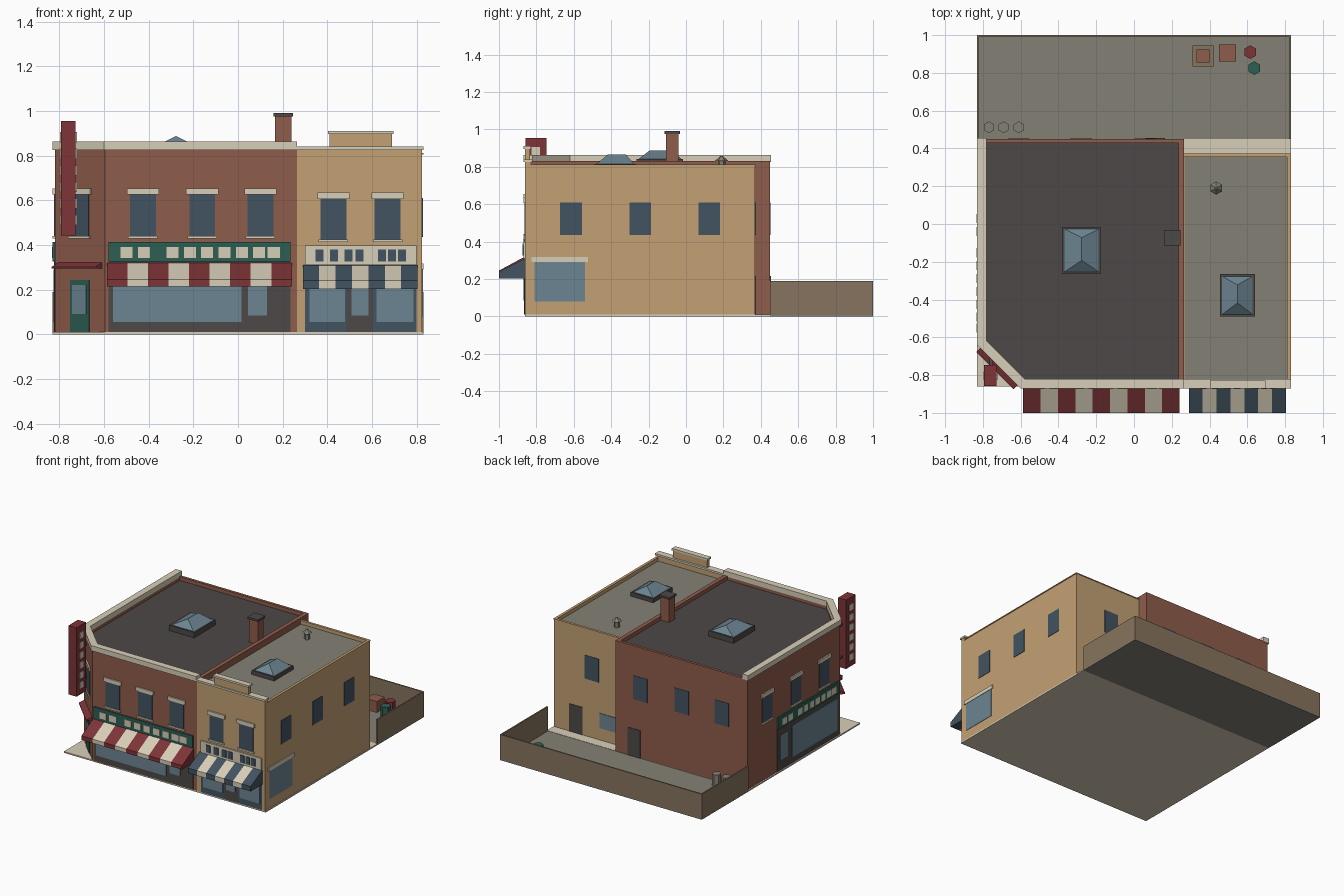
import bpy, bmesh, math
from mathutils import Vector


def material(name, r, g, b):
    m = bpy.data.materials.new(name)
    lin = [((c / 255 + 0.055) / 1.055) ** 2.4 for c in (r, g, b)]
    m.diffuse_color = (*lin, 1)
    return m


BRICK = material("brick red", 143, 93, 75)
TAN = material("tan plaster", 196, 161, 116)
CREAM = material("cream trim", 216, 207, 184)
CHAR = material("charcoal", 77, 72, 72)
GREY = material("grey gravel", 132, 129, 117)
NAVY = material("slate blue", 66, 83, 97)
GLASS = material("pale glass", 108, 133, 146)
MAROON = material("maroon", 126, 52, 55)
GREEN = material("dark green", 44, 94, 83)
BROWN = material("fence brown", 135, 116, 94)


def mesh(name, verts, faces, mat):
    bm = bmesh.new()
    vs = [bm.verts.new(v) for v in verts]
    for f in faces:
        bm.faces.new([vs[i] for i in f])
    bmesh.ops.recalc_face_normals(bm, faces=bm.faces)
    me = bpy.data.meshes.new(name)
    bm.to_mesh(me)
    bm.free()
    me.materials.append(mat)
    ob = bpy.data.objects.new(name, me)
    bpy.context.collection.objects.link(ob)
    return ob


def loft(name, low, high, mat):
    """Closed solid between two matching outlines."""
    n = len(low)
    sides = [(i, (i + 1) % n, n + (i + 1) % n, n + i) for i in range(n)]
    return mesh(name, low + high, [tuple(range(n)), tuple(range(n, 2 * n))] + sides, mat)


def prism(name, outline, z0, z1, mat):
    return loft(name, [(x, y, z0) for x, y in outline], [(x, y, z1) for x, y in outline], mat)


def box(name, x0, x1, y0, y1, z0, z1, mat):
    return prism(name, [(x0, y0), (x1, y0), (x1, y1), (x0, y1)], z0, z1, mat)


def hexagon(name, x, y, r, z0, z1, mat, r_top=None):
    rt = r if r_top is None else r_top
    ring = [(math.cos(a), math.sin(a)) for a in [math.radians(30 + 60 * i) for i in range(6)]]
    return loft(name, [(x + r * c, y + r * s, z0) for c, s in ring],
                [(x + rt * c, y + rt * s, z1) for c, s in ring], mat)


# Wall frames: origin, direction along wall, outward normal
H = math.sqrt(0.5)
FRONT = ((0, -0.86), (1, 0), (0, -1))
RIGHT = ((0.825, 0), (0, 1), (1, 0))
LEFT = ((-0.82, 0), (0, 1), (-1, 0))
BACK = ((0, 0.45), (1, 0), (0, 1))
TAN_BACK = ((0, 0.37), (1, 0), (0, 1))
CORNER = ((-0.7075, -0.7475), (H, -H), (-H, -H))


def on_wall(wall, u, d, z):
    o, t, n = (Vector(v) for v in wall)
    p = o + t * u + n * d
    return (p.x, p.y, z)


def panel(name, wall, u0, u1, z0, z1, d, mat):
    ends = [[on_wall(wall, u, k, z) for k, z in ((-0.005, z0), (d, z0), (d, z1), (-0.005, z1))]
            for u in (u0, u1)]
    return loft(name, *ends, mat)


def window(wall, u, z0=0.435, z1=0.61, trim=True):
    panel("window", wall, u - 0.058, u + 0.058, z0, z1, 0.003, NAVY)
    if trim:
        panel("window_lintel", wall, u - 0.072, u + 0.072, z1, z1 + 0.028, 0.01, CREAM)
        panel("window_sill", wall, u - 0.066, u + 0.066, z0 - 0.012, z0, 0.01, CREAM)


def awning(name, wall, u0, u1, count, top, mid, low, depth, mats):
    w = (u1 - u0) / count
    prof = [(-0.003, top), (depth, mid), (depth, low), (-0.003, low)]
    for i in range(count):
        loft(name, [on_wall(wall, u0 + i * w, d, z) for d, z in prof],
             [on_wall(wall, u0 + (i + 1) * w, d, z) for d, z in prof], mats[i % len(mats)])


def skylight(x0, x1, y0, y1, z0, z1, z2):
    box("skylight_curb", x0, x1, y0, y1, z0, z1, CHAR)
    a, b, c, d = x0 + 0.012, x1 - 0.012, y0 + 0.012, y1 - 0.012
    m = (x0 + x1) / 2
    v = [(a, c, z1), (b, c, z1), (b, d, z1), (a, d, z1), (m, c + 0.06, z2), (m, d - 0.045, z2)]
    mesh("skylight_glass", v, [(0, 1, 4), (1, 2, 5, 4), (2, 3, 5), (3, 0, 4, 5), (3, 2, 1, 0)], GLASS)


# Ground slabs and yard walls
box("pavement", -0.83, 0.83, -0.86, 0.45, 0, 0.01, CREAM)
box("yard_floor", -0.83, 0.83, 0.45, 1.0, 0, 0.008, GREY)
for x in (-0.83, 0.82):
    box("yard_side_wall", x, x + 0.01, 0.45, 1.0, 0.002, 0.19, BROWN)
box("yard_back_wall", -0.82, 0.82, 0.99, 1.0, 0.002, 0.19, BROWN)

# Corner brick building
shell = [(-0.82, 0.45), (-0.82, -0.635), (-0.595, -0.86), (0.265, -0.86), (0.265, 0.45)]
prism("brick_walls", shell, 0.003, 0.795, BRICK)
prism("brick_roof", [(-0.80, 0.435), (-0.80, -0.62), (-0.58, -0.84), (0.24, -0.84), (0.24, 0.435)],
      0.79, 0.802, CHAR)
prism("brick_parapet", shell[:4] + [(0.265, -0.82), (-0.58, -0.82), (-0.78, -0.62), (-0.78, 0.45)],
      0.795, 0.825, BRICK)
prism("cornice", [(-0.83, 0.455), (-0.83, -0.64), (-0.60, -0.87), (0.265, -0.87),
                  (0.265, -0.82), (-0.58, -0.82), (-0.78, -0.62), (-0.78, 0.455)], 0.825, 0.863, CREAM)
box("parapet_right", 0.235, 0.265, -0.82, 0.45, 0.795, 0.83, BRICK)
box("parapet_back", -0.78, 0.235, 0.43, 0.45, 0.795, 0.83, BRICK)

# Tan building with stepped front
box("tan_walls", 0.265, 0.825, -0.86, 0.37, 0.003, 0.78, TAN)
box("tan_roof", 0.268, 0.81, -0.84, 0.36, 0.775, 0.785, GREY)
box("tan_parapet_right", 0.812, 0.825, -0.83, 0.37, 0.78, 0.805, TAN)
box("tan_parapet_back", 0.265, 0.812, 0.357, 0.37, 0.78, 0.805, TAN)
box("coping_right", 0.81, 0.83, -0.83, 0.373, 0.805, 0.812, TAN)
box("coping_back", 0.265, 0.81, 0.355, 0.373, 0.805, 0.812, TAN)
box("tan_parapet_front", 0.265, 0.825, -0.86, -0.83, 0.78, 0.826, TAN)
box("tan_cornice", 0.265, 0.83, -0.87, -0.82, 0.826, 0.84, CREAM)
box("raised_parapet", 0.41, 0.69, -0.862, -0.835, 0.84, 0.896, TAN)
box("raised_cap", 0.403, 0.697, -0.87, -0.828, 0.896, 0.91, CREAM)

# Upper windows
for u in (-0.426, -0.16, 0.10):
    window(FRONT, u, 0.44, 0.626)
for u in (0.427, 0.67):
    window(FRONT, u, 0.425, 0.607)
window(CORNER, 0, 0.44, 0.626)
for u in (0.22, -0.12, -0.45):
    window(LEFT, u, 0.44, 0.626)
for u in (-0.615, -0.245, 0.125):
    window(RIGHT, u, trim=False)
for u in (0.06, -0.28, -0.61):
    window(BACK, u, trim=False)
window(TAN_BACK, 0.515, trim=False)

# Brick shopfronts on front and left
panel("shopfront", FRONT, -0.58, 0.235, 0.011, 0.325, 0.003, CHAR)
panel("shop_glass", FRONT, -0.56, 0.015, 0.055, 0.29, 0.006, GLASS)
panel("shop_door_glass", FRONT, 0.045, 0.13, 0.085, 0.27, 0.006, GLASS)
panel("left_shopfront", LEFT, -0.62, 0.10, 0.011, 0.325, 0.003, CHAR)
panel("left_shop_glass", LEFT, -0.60, -0.07, 0.055, 0.29, 0.006, GLASS)
panel("left_door_glass", LEFT, -0.02, 0.07, 0.085, 0.27, 0.006, GLASS)
panel("sign_board", FRONT, -0.58, 0.235, 0.325, 0.413, 0.01, GREEN)
panel("left_sign_board", LEFT, -0.62, 0.10, 0.325, 0.413, 0.01, GREEN)
for u in (-0.50, -0.42, -0.293, -0.215, -0.138, -0.06, 0.018, 0.094, 0.16):
    panel("sign_plate", FRONT, u - 0.027, u + 0.027, 0.342, 0.39, 0.014, CREAM)
    v = -0.09 - u * 0.88 - 0.32
    panel("left_sign_plate", LEFT, v - 0.024, v + 0.024, 0.342, 0.39, 0.013, CREAM)
awning("striped_awning", FRONT, -0.587, 0.241, 9, 0.322, 0.245, 0.215, 0.14, [MAROON, CREAM])

# Corner entrance and blade sign
panel("corner_door", CORNER, -0.06, 0.06, 0.011, 0.243, 0.004, GREEN)
panel("corner_door_glass", CORNER, -0.045, 0.045, 0.09, 0.22, 0.007, GLASS)
awning("corner_canopy", CORNER, -0.14, 0.14, 1, 0.322, 0.302, 0.295, 0.04, [MAROON])
box("blade_sign", -0.793, -0.727, -0.857, -0.747, 0.443, 0.955, MAROON)
for i in range(6):
    z = 0.49 + i * 0.074
    for x in (-0.798, -0.727):
        box("blade_plate", x, x + 0.005, -0.825, -0.78, z, z + 0.045, CREAM)
for z in (0.52, 0.76):
    box("sign_bracket", -0.765, -0.75, -0.76, -0.69, z, z + 0.015, CHAR)

# Tan shopfront
panel("tan_shopfront", FRONT, 0.30, 0.80, 0.011, 0.31, 0.003, NAVY)
for u0, u1 in ((0.32, 0.48), (0.62, 0.785)):
    panel("tan_shop_glass", FRONT, u0, u1, 0.055, 0.28, 0.006, GLASS)
panel("tan_shop_door", FRONT, 0.485, 0.605, 0.011, 0.29, 0.005, CHAR)
panel("tan_door_glass", FRONT, 0.508, 0.585, 0.085, 0.27, 0.008, GLASS)
panel("tan_sign_board", FRONT, 0.30, 0.80, 0.31, 0.397, 0.01, CREAM)
for u in (0.365, 0.43, 0.495, 0.545, 0.645, 0.69, 0.735):
    panel("tan_sign_plate", FRONT, u - 0.018, u + 0.018, 0.325, 0.38, 0.014, NAVY)
awning("blue_awning", FRONT, 0.29, 0.804, 7, 0.312, 0.24, 0.203, 0.14, [NAVY, CREAM])

# Side and back openings
panel("side_glass", RIGHT, -0.81, -0.54, 0.08, 0.29, 0.003, GLASS)
panel("side_header", RIGHT, -0.825, -0.525, 0.29, 0.318, 0.006, CREAM)
panel("brick_back_door", BACK, 0.06, 0.165, 0.009, 0.215, 0.004, CHAR)
panel("tan_back_door", TAN_BACK, 0.59, 0.70, 0.011, 0.215, 0.004, CHAR)
panel("tan_back_glass", TAN_BACK, 0.305, 0.45, 0.10, 0.21, 0.004, GLASS)

# Roof fittings
skylight(-0.38, -0.175, -0.265, -0.015, 0.80, 0.842, 0.888)
skylight(0.455, 0.64, -0.49, -0.265, 0.78, 0.815, 0.865)
box("chimney", 0.166, 0.239, -0.107, -0.04, 0.78, 0.975, BRICK)
box("chimney_cap", 0.158, 0.246, -0.115, -0.032, 0.975, 0.99, CHAR)
hexagon("vent_pipe", 0.435, 0.19, 0.02, 0.78, 0.835, GREY)
hexagon("vent_cap", 0.435, 0.19, 0.035, 0.832, 0.858, GREY, 0.006)

# Yard clutter
box("wide_crate", 0.31, 0.42, 0.835, 0.945, 0.008, 0.06, BROWN)
box("top_crate", 0.33, 0.40, 0.855, 0.925, 0.06, 0.11, BRICK)
box("crate", 0.45, 0.54, 0.86, 0.95, 0.008, 0.09, BRICK)
hexagon("red_barrel", 0.615, 0.91, 0.036, 0.008, 0.10, MAROON)
hexagon("green_barrel", 0.637, 0.825, 0.036, 0.008, 0.10, GREEN)
for x in (-0.768, -0.69, -0.61):
    hexagon("trash_bin", x, 0.512, 0.031, 0.008, 0.10, GREY)
